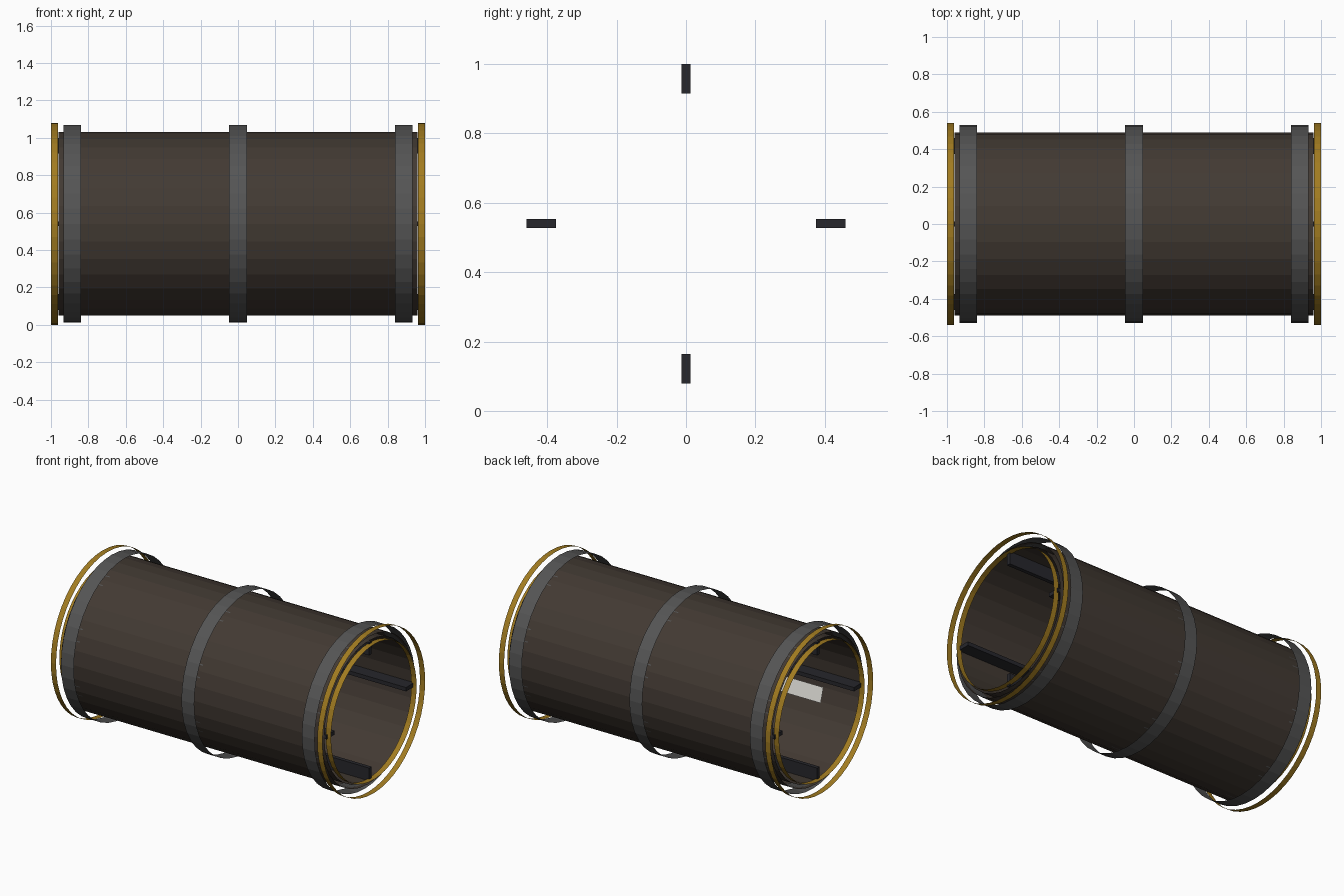
import bpy, math
from mathutils import Matrix, Vector

if "Cube" in bpy.data.objects:
    bpy.data.objects.remove(bpy.data.objects["Cube"])

CZ = 0.54  # height of the tube axis


def material(name, rgb):
    m = bpy.data.materials.new(name)
    m.diffuse_color = (*rgb, 1)
    m.use_nodes = True
    m.node_tree.nodes["Principled BSDF"].inputs["Base Color"].default_value = m.diffuse_color
    return m


def add_mesh(name, verts, faces, mat):
    me = bpy.data.meshes.new(name)
    me.from_pydata(verts, [], faces)
    me.materials.append(mat)
    ob = bpy.data.objects.new(name, me)
    bpy.context.collection.objects.link(ob)
    return ob


def sleeve(name, x, half, r_out, r_in, n, mat):
    """Outer and inner wall along x, open at the ends."""
    verts, faces = [], []
    for r, flip in ((r_out, False), (r_in, True)):
        b = len(verts)
        for i in range(n):
            a = 2 * math.pi * i / n
            for s in (-1, 1):
                verts.append((x + s * half, r * math.cos(a), CZ + r * math.sin(a)))
        for i in range(n):
            j = (i + 1) % n
            f = (b + 2 * i, b + 2 * i + 1, b + 2 * j + 1, b + 2 * j)
            faces.append(f if flip else f[::-1])
    return add_mesh(name, verts, faces, mat)


hull = material("hull_brown", (0.055, 0.042, 0.033))
steel = material("band_grey", (0.09, 0.09, 0.09))
gold = material("ring_gold", (0.36, 0.20, 0.015))
dark = material("rail_dark", (0.02, 0.02, 0.025))
pale = material("panel_pale", (0.75, 0.74, 0.7))

# Main tube
sleeve("tube", 0, 0.96, 0.49, 0.463, 32, hull)

# Reinforcing bands
for i, x in enumerate((-0.887, 0, 0.887)):
    sleeve(f"band_{i}", x, 0.047, 0.528, 0.488, 40, steel)

# End rings
for side, x in (("left", -0.981), ("right", 0.981)):
    sleeve(f"end_ring_{side}", x, 0.019, 0.54, 0.45, 48, gold)

# Inner rails
for i in range(4):
    bpy.ops.mesh.primitive_cube_add(size=1)
    ob = bpy.context.object
    ob.name = f"rail_{i}"
    ob.data.transform(Matrix.Diagonal((1.95, 0.085, 0.026, 1)))
    ob.data.transform(Matrix.Translation((0, 0.4175, 0)))
    ob.data.transform(Matrix.Rotation(i * math.pi / 2, 4, 'X'))
    ob.location.z = CZ
    ob.data.materials.append(dark)

# Thin wall panels
for i, x in enumerate((0.0, 0.1, 0.1, -0.5, -0.1, 0.0)):
    a = 0.3 + i * math.pi / 3
    rot = Matrix.Rotation(a, 3, 'X')
    verts = [rot @ Vector((x + u, 0.451, v)) + Vector((0, 0, CZ))
             for u, v in ((-0.2, -0.049), (0.2, -0.049), (0.2, 0.049), (-0.2, 0.049))]
    add_mesh(f"wall_panel_{i}", verts, [(0, 1, 2, 3)], pale)
